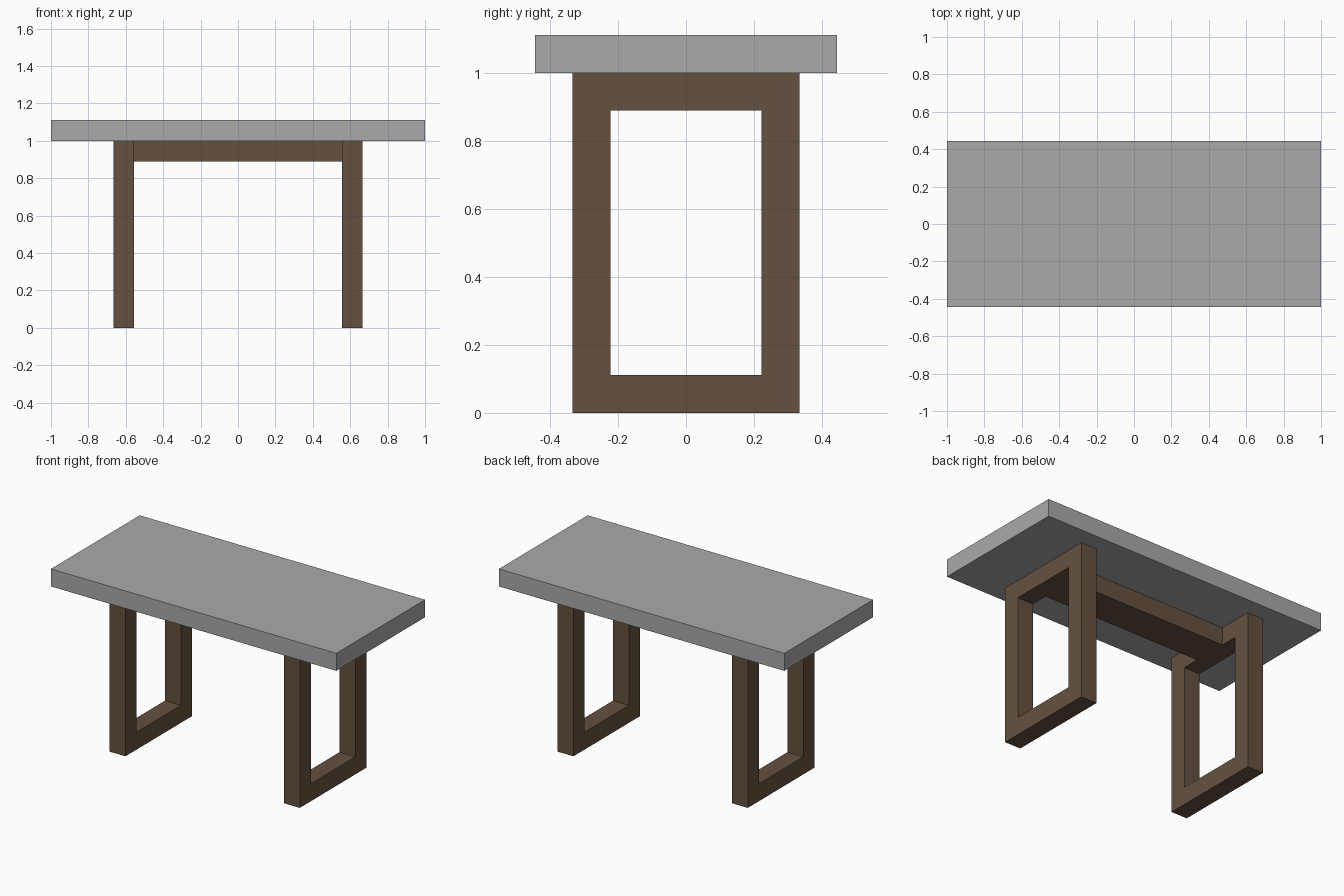
import bpy

cube = bpy.data.objects.get("Cube")
if cube:
    bpy.data.objects.remove(cube, do_unlink=True)


def make_material(name, rgb):
    mat = bpy.data.materials.new(name)
    mat.use_nodes = True
    mat.diffuse_color = (*rgb, 1)
    mat.node_tree.nodes["Principled BSDF"].inputs["Base Color"].default_value = (*rgb, 1)
    return mat


def make_mesh(name, verts, faces, mat):
    mesh = bpy.data.meshes.new(name)
    mesh.from_pydata(verts, [], faces)
    mesh.materials.append(mat)
    obj = bpy.data.objects.new(name, mesh)
    bpy.context.collection.objects.link(obj)
    return obj


def box(name, x, y, z0, z1, mat):
    """Box centred on x = y = 0 with half sizes x and y."""
    ring = [(-x, -y), (x, -y), (x, y), (-x, y)]
    verts = [(a, b, z) for z in (z0, z1) for a, b in ring]
    sides = [(i, (i + 1) % 4, (i + 1) % 4 + 4, i + 4) for i in range(4)]
    return make_mesh(name, verts, [(3, 2, 1, 0), (4, 5, 6, 7)] + sides, mat)


def leg_frame(name, x0, x1, half, height, bar, mat):
    """Upright rectangular ring in the YZ plane, running from x0 to x1."""
    def loop(x, inset):
        h = half - inset
        return [(x, -h, inset), (x, h, inset),
                (x, h, height - inset), (x, -h, height - inset)]

    # Loops in order: outer near, outer far, inner far, inner near
    verts = loop(x0, 0) + loop(x1, 0) + loop(x1, bar) + loop(x0, bar)
    faces = []
    for k in range(4):
        a, b = 4 * k, 4 * ((k + 1) % 4)
        for i in range(4):
            j = (i + 1) % 4
            faces.append((a + i, b + i, b + j, a + j))
    return make_mesh(name, verts, faces, mat)


T = 1 / 9  # common board thickness
grey = make_material("grey_stone", (0.40, 0.40, 0.40))
brown = make_material("brown_wood", (0.13, 0.083, 0.05))

# Table top
box("table_top", 1, 4 * T, 1, 1 + T, grey)

# Leg frames at both ends
leg_frame("left_leg_frame", 5 * T, 6 * T, 3 * T, 1, T, brown)
leg_frame("right_leg_frame", -6 * T, -5 * T, 3 * T, 1, T, brown)

# Beam under the top, joining the frames
box("centre_beam", 5 * T, T, 1 - T, 1, brown)
